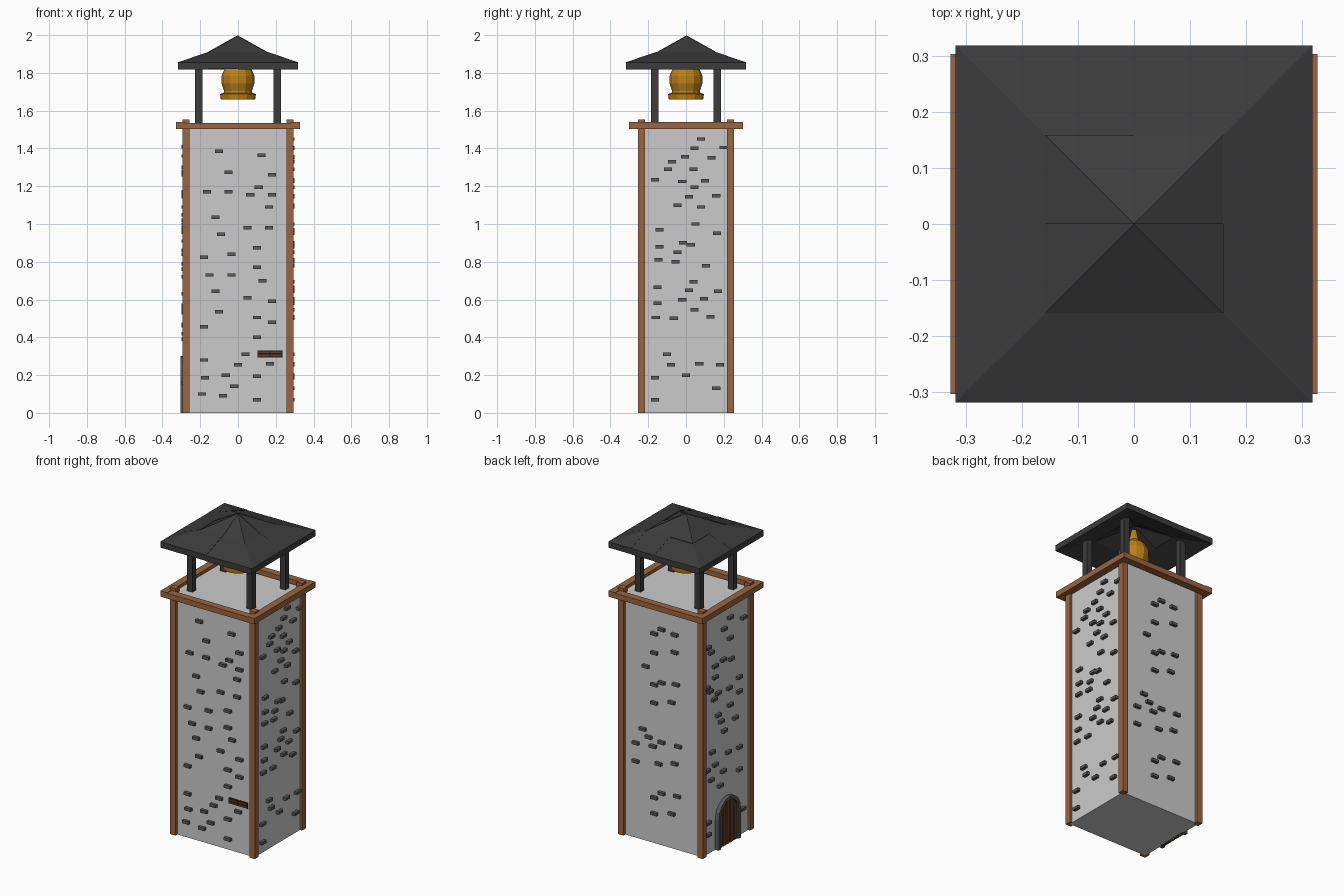
import bpy, bmesh, math, random
from mathutils import Matrix, Vector

if "Cube" in bpy.data.objects:
    bpy.data.objects.remove(bpy.data.objects["Cube"])

random.seed(4)


def material(name, r, g, b):
    m = bpy.data.materials.new(name)
    m.diffuse_color = (r, g, b, 1)
    m.use_nodes = True
    m.node_tree.nodes["Principled BSDF"].inputs["Base Color"].default_value = m.diffuse_color
    return m


WOOD = material("wood", 0.33, 0.13, 0.05)
DARK_WOOD = material("dark_wood", 0.12, 0.05, 0.02)
SLATE = material("slate", 0.045, 0.045, 0.045)
STONE = material("dark_stone", 0.1, 0.1, 0.1)
BLACK = material("black", 0.01, 0.01, 0.01)
BRASS = material("brass", 0.5, 0.22, 0.01)


def finish(name, bm, mat=None):
    bmesh.ops.recalc_face_normals(bm, faces=bm.faces)
    mesh = bpy.data.meshes.new(name)
    bm.to_mesh(mesh)
    bm.free()
    if mat:
        mesh.materials.append(mat)
    ob = bpy.data.objects.new(name, mesh)
    bpy.context.collection.objects.link(ob)
    return ob


def boxes(name, specs, mat=None):
    """One object from boxes given as (x0, x1, y0, y1, z0, z1)."""
    bm = bmesh.new()
    for x0, x1, y0, y1, z0, z1 in specs:
        mid = Vector((x0 + x1, y0 + y1, z0 + z1)) / 2
        size = (x1 - x0, y1 - y0, z1 - z0, 1)
        bmesh.ops.create_cube(bm, size=1, matrix=Matrix.Translation(mid) @ Matrix.Diagonal(size))
    return finish(name, bm, mat)


# Tower walls
BX, BY = 0.28, 0.235
boxes("tower_walls", [(-BX, BX, -BY, BY, 0, 1.52)])

# Timber corner posts and the rim around the top
signs = [(sx, sy) for sx in (-1, 1) for sy in (-1, 1)]
for sx, sy in signs:
    x, y = sx * 0.276, sy * 0.235
    boxes("corner_post", [(x - .019, x + .019, y - .019, y + .019, 0, 1.552)], WOOD)
for s in (-1, 1):
    x, y = s * 0.304, s * 0.28
    boxes("rim_side_beam", [(x - .023, x + .023, -.303, .303, 1.503, 1.539)], WOOD)
    boxes("rim_cross_beam", [(-.322, .322, y - .023, y + .023, 1.502, 1.536)], WOOD)

# Protruding bricks: (offset along the wall, height)
front = [(-.1, 1.385), (.125, 1.365), (-.05, 1.275), (.18, 1.26), (.11, 1.195), (-.165, 1.17), (-.05, 1.17),
         (.065, 1.155), (.18, 1.155), (.165, 1.09), (-.12, 1.035), (.05, .98), (.165, .98), (-.09, .945),
         (.1, .875), (-.035, .84), (-.18, .825), (.1, .77), (-.15, .73), (-.035, .73), (.13, .7), (-.12, .645),
         (.05, .61), (.18, .59), (-.1, .535), (.1, .505), (.18, .48), (-.18, .455), (.1, .4), (.04, .31),
         (-.18, .28), (0, .255), (.17, .26), (-.065, .2), (-.175, .185), (.1, .195), (-.02, .14),
         (-.19, .1), (-.08, .09), (.1, .07)]
right = [(.08, 1.45), (.045, 1.4), (.2, 1.405), (-.005, 1.355), (.135, 1.35), (-.075, 1.33), (-.095, 1.29),
         (.04, 1.29), (-.165, 1.235), (-.02, 1.225), (.1, 1.23), (.045, 1.195), (.16, 1.15), (.015, 1.145),
         (-.045, 1.1), (.08, 1.09), (.05, 1), (-.14, .97), (.165, .95), (-.015, .9), (-.14, .88), (.025, .89),
         (-.045, .85), (-.145, .81), (-.055, .8), (.105, .78), (.04, .695), (-.15, .665), (.015, .65),
         (.17, .645), (-.02, .6), (.095, .605), (-.15, .58), (.045, .545), (-.16, .505), (-.065, .5),
         (.13, .51), (-.1, .31), (-.08, .255), (.07, .26), (.18, .255), (0, .2), (-.165, .185),
         (.16, .13), (-.165, .07)]
back = [(.05, 1.32), (0, 1.36), (-.09, 1.35), (.05, 1.2), (-.09, 1.24), (.11, 1.1), (.05, 1), (0, 1.025),
        (-.1, 1.04), (.05, .885), (-.07, .92), (.13, .7), (.09, .66), (.18, .6), (.06, .61), (0, .65),
        (-.115, .655), (.18, .485), (.02, .51), (-.09, .54), (.05, .29), (0, .33), (-.11, .34),
        (.05, .19), (-.07, .22)]
left = [(-.03, 1.41), (-.16, 1.36), (.03, 1.36), (-.03, 1.28), (.19, 1.3), (.16, 1.26), (.04, 1.17), (-.04, 1.145),
        (.12, 1.16), (.12, 1.09), (-.12, 1), (.2, 1.05), (.17, 1.02), (.09, .98), (-.02, .97), (-.12, .91),
        (.13, .955), (-.03, .86), (.09, .84), (.06, .79), (.03, .72), (-.08, .76), (-.12, .56), (.15, .63),
        (-.01, .57), (.2, .53), (.12, .54), (.16, .46), (.04, .47), (-.12, .42), (.07, .39), (-.15, .16),
        (.19, .2), (.19, .125)]
W, H, OUT, IN = 0.0215, 0.009, 0.019, 0.01
for name, pts, s in (("front_bricks", front, -1), ("back_bricks", back, 1)):
    lo, hi = sorted((s * (BY - IN), s * (BY + OUT)))
    boxes(name, [(u - W, u + W, lo, hi, z - H, z + H) for u, z in pts], STONE)
for name, pts, s in (("left_bricks", left, -1), ("right_bricks", right, 1)):
    lo, hi = sorted((s * (BX - IN), s * (BX + OUT)))
    boxes(name, [(lo, hi, u - W, u + W, z - H, z + H) for u, z in pts], STONE)

# Small barred slot on the front
boxes("slot_backing", [(.103, .235, -.240, -.225, .294, .330)], BLACK)
boxes("slot_bars", [(x, x + .06, -.246, -.23, z, z + .009)
                    for x in (.107, .171) for z in (.299, .316)], DARK_WOOD)

# Arched doorway on the left wall
SPRING, R, RI = 0.19, 0.11, 0.088


def arch(r):
    pts = [(-r, 0)]
    pts += [(-r * math.cos(math.pi * i / 8), SPRING + r * math.sin(math.pi * i / 8)) for i in range(9)]
    return pts + [(r, 0)]


bm = bmesh.new()
rings = [[bm.verts.new((x, y, z)) for y, z in arch(r)]
         for x, r in ((-.305, R), (-.305, RI), (-.27, RI), (-.27, R))]
for k in range(4):
    a, b = rings[k], rings[(k + 1) % 4]
    for i in range(len(a) - 1):
        bm.faces.new((a[i], a[i + 1], b[i + 1], b[i]))
for i in (0, -1):
    bm.faces.new([ring[i] for ring in rings])
finish("door_arch", bm, STONE)
planks = []
for i in range(5):
    y = -0.07 + i * 0.035
    top = SPRING + math.sqrt(0.092 ** 2 - y * y)
    planks.append((-.294, -.27, y - .0145, y + .0145, 0, top))
boxes("door_planks", planks, DARK_WOOD)
boxes("door_backing", [(-.285, -.27, -.087, .087, 0, .24)], BLACK)

# Canopy posts
for sx, sy in signs:
    x, y = sx * 0.208, sy * 0.165
    boxes("canopy_post", [(x - .019, x + .019, y - .019, y + .019, 1.51, 1.875)], SLATE)

# Roof of sixteen overlapping slate panels, steeper near the peak
CELL, THICK = 0.159, 0.037
height = {2: 1.857, 1: 1.911, 0: 2.0}
for i in range(-2, 2):
    for j in range(-2, 2):
        drop = 0 if (i, j) == (-1, 0) else -random.uniform(0.001, 0.007)
        if max(abs(i + .5), abs(j + .5)) > 1:
            drop *= 0.5
        # start at the corner nearest the peak so the split follows the hip
        ia, ib = sorted((i, i + 1), key=abs)
        ja, jb = sorted((j, j + 1), key=abs)
        grid = [(ia, ja), (ib, ja), (ib, jb), (ia, jb)]
        bm = bmesh.new()
        top, low = [[bm.verts.new((a * CELL, b * CELL, height[max(abs(a), abs(b))] + drop - t))
                     for a, b in grid] for t in (0, THICK)]
        for q in (top, low):
            bm.faces.new((q[0], q[1], q[2]))
            bm.faces.new((q[0], q[2], q[3]))
        for k in range(4):
            n = (k + 1) % 4
            bm.faces.new((top[k], top[n], low[n], low[k]))
        finish("roof_panel", bm, SLATE)

# Bell: turned profile with a flared lip
profile = [(0, 1.675), (.08, 1.658), (.091, 1.66), (.095, 1.688), (.076, 1.694), (.074, 1.705), (.087, 1.745),
           (.087, 1.785), (.066, 1.83), (.03, 1.86), (.015, 1.93), (0, 1.93)]
bm = bmesh.new()
vs = [bm.verts.new((r, 0, z)) for r, z in profile]
edges = [bm.edges.new(p) for p in zip(vs, vs[1:])]
bmesh.ops.spin(bm, geom=vs + edges, cent=(0, 0, 0), axis=(0, 0, 1), angle=math.tau, steps=12)
bmesh.ops.remove_doubles(bm, verts=bm.verts, dist=1e-4)
finish("bell", bm, BRASS)
